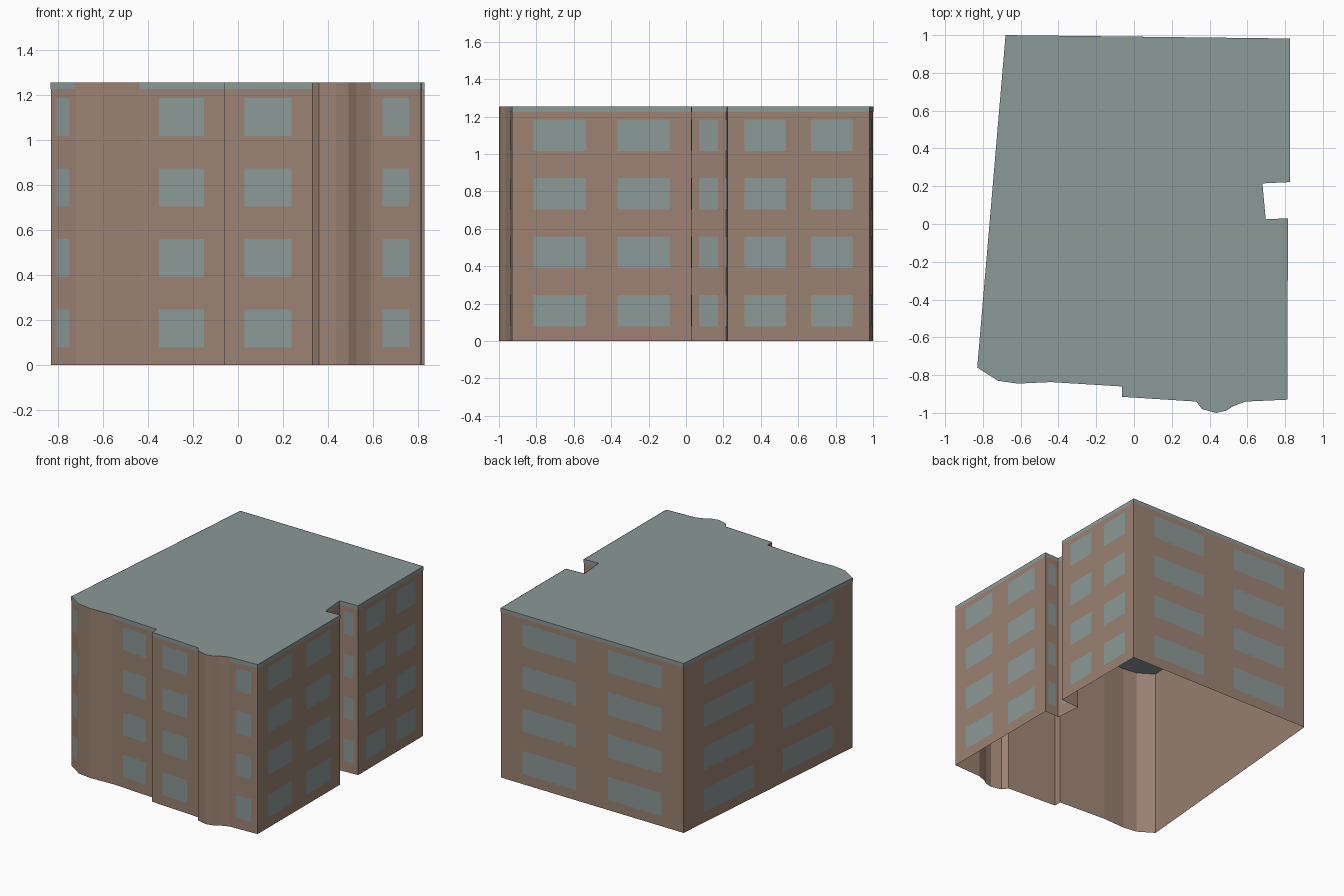
import bpy
from mathutils import Vector

HEIGHT = 1.253
TRIM = 0.028
OFFSET = 0.002
STOREYS = 4
STEP = HEIGHT / STOREYS

if "Cube" in bpy.data.objects:
    bpy.data.objects.remove(bpy.data.objects["Cube"], do_unlink=True)


def make_material(name, color):
    mat = bpy.data.materials.new(name)
    mat.use_nodes = True
    mat.diffuse_color = color
    mat.node_tree.nodes["Principled BSDF"].inputs["Base Color"].default_value = color
    return mat


def make_object(name, verts, faces, mat):
    mesh = bpy.data.meshes.new(name)
    mesh.from_pydata(verts, [], faces)
    mesh.materials.append(mat)
    mesh.update()
    obj = bpy.data.objects.new(name, mesh)
    bpy.context.scene.collection.objects.link(obj)
    return obj


brick = make_material("brick_brown", (0.33, 0.225, 0.17, 1))
grey = make_material("blue_grey", (0.26, 0.32, 0.31, 1))

# Footprint, counter-clockwise: corner x, y and window columns on the wall
# that starts there (None marks a plain wall without roof trim)
footprint = [
    (-0.83, -0.76, 1), (-0.72, -0.83, None), (-0.615, -0.845, None),
    (-0.44, -0.837, 1), (-0.063, -0.86, None), (-0.063, -0.915, 1),
    (0.33, -0.94, None), (0.36, -0.98, None), (0.435, -1.0, None),
    (0.49, -0.988, None), (0.525, -0.965, None), (0.59, -0.94, 1),
    (0.812, -0.93, 2), (0.815, 0.03, 1), (0.697, 0.025, 1),
    (0.68, 0.215, 1), (0.827, 0.222, 2), (0.827, 0.982, 2),
    (-0.68, 1.0, 2),
]
# Window spans along a wall, as fractions of its length
spans = {1: [(0.235, 0.765)], 2: [(0.12, 0.412), (0.588, 0.88)]}

corners = [Vector((x, y, 0)) for x, y, _ in footprint]
count = len(corners)
up = Vector((0, 0, HEIGHT))

# Outer walls, open underneath, and the flat roof
make_object("walls", corners + [c + up for c in corners],
            [(i, (i + 1) % count, (i + 1) % count + count, i + count)
             for i in range(count)], brick)
make_object("roof", [c + up for c in corners], [tuple(range(count))], grey)


class Panels:
    """Collects thin upright rectangles lying on the walls."""

    def __init__(self):
        self.verts, self.faces = [], []

    def add(self, start, end, low, high, t0=0.0, t1=1.0):
        along = end - start
        out = Vector((along.y, -along.x, 0)).normalized() * OFFSET
        base = len(self.verts)
        for t, z in ((t0, low), (t1, low), (t1, high), (t0, high)):
            self.verts.append(start + along * t + out + Vector((0, 0, z)))
        self.faces.append(tuple(range(base, base + 4)))


# Windows on each storey and the trim under the roof edge
windows, trim = Panels(), Panels()
for i, (_, _, columns) in enumerate(footprint):
    if columns is None:
        continue
    a, b = corners[i], corners[(i + 1) % count]
    trim.add(a, b, HEIGHT - TRIM, HEIGHT)
    for storey in range(STOREYS):
        sill = storey * STEP + 0.077
        for t0, t1 in spans[columns]:
            windows.add(a, b, sill, sill + 0.169, t0, t1)

make_object("windows", windows.verts, windows.faces, grey)
make_object("roof_trim", trim.verts, trim.faces, grey)
